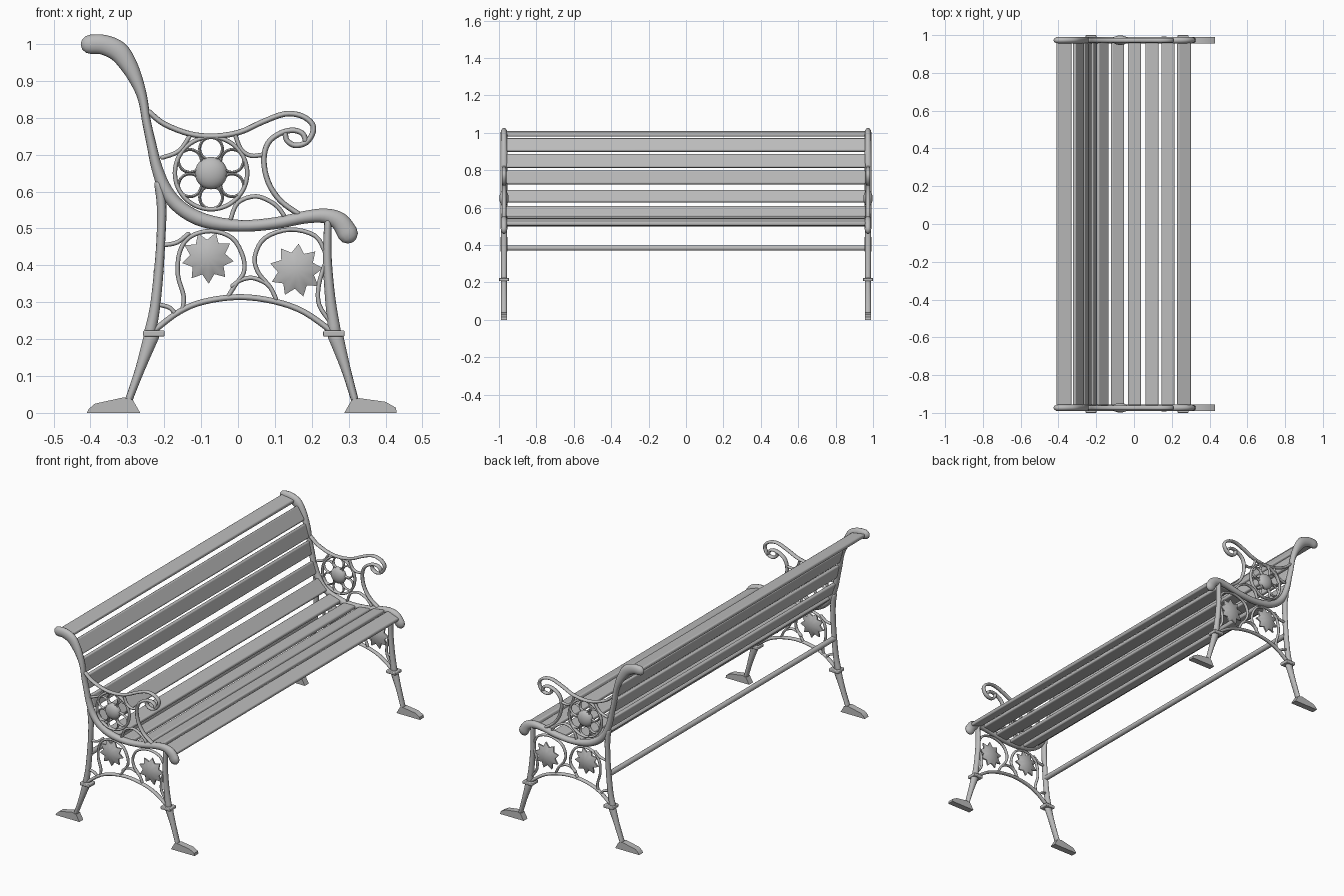
import bpy, bmesh, math
from mathutils import Vector, Matrix

if "Cube" in bpy.data.objects:
    bpy.data.objects.remove(bpy.data.objects["Cube"])

YC = 0.973  # y of the cast side frames (mirrored)
mat = bpy.data.materials.new("cast grey")
mat.diffuse_color = (0.5, 0.5, 0.5, 1)
mat.use_nodes = True
mat.node_tree.nodes["Principled BSDF"].inputs["Base Color"].default_value = mat.diffuse_color


def finish(bm, name, mirror=False, bevel=0, angle=50):
    bmesh.ops.recalc_face_normals(bm, faces=bm.faces)
    me = bpy.data.meshes.new(name)
    bm.to_mesh(me)
    bm.free()
    me.materials.append(mat)
    ob = bpy.data.objects.new(name, me)
    bpy.context.collection.objects.link(ob)
    if bevel:
        m = ob.modifiers.new("bevel", 'BEVEL')
        m.width, m.segments = bevel, 3
    if mirror:
        m = ob.modifiers.new("mirror", 'MIRROR')
        m.use_axis = (False, True, False)
    bpy.context.view_layer.objects.active = ob
    ob.select_set(True)
    bpy.ops.object.shade_smooth_by_angle(angle=math.radians(angle))
    ob.select_set(False)
    return ob


def smooth_path(pts, closed, n=4):
    P = [Vector(p) for p in pts]
    L, out = len(P), []
    for i in range(L if closed else L - 1):
        g = (lambda k: P[k % L]) if closed else (lambda k: P[min(max(k, 0), L - 1)])
        a, b, c, d = g(i - 1), g(i), g(i + 1), g(i + 2)
        for k in range(n):
            t = k / n
            out.append(0.5 * (2 * b + (c - a) * t + (2 * a - 5 * b + 4 * c - d) * t * t
                              + (3 * b - a - 3 * c + d) * t ** 3))
    if not closed:
        out.append(P[-1])
    return out


def sweep(bm, pts, ry, r=None, closed=False, sides=12):
    """Elliptical bar along an x,z(,radius) path in a side frame."""
    path = smooth_path([p if len(p) == 3 else (*p, r) for p in pts], closed)
    N, st = len(path), []
    for i, p in enumerate(path):
        q0 = path[i - 1] if closed or i else p
        q1 = path[(i + 1) % N] if closed or i < N - 1 else p
        st.append((p.xy, (q1.xy - q0.xy).normalized(), p.z, 1.0))
    if not closed:  # rounded ends
        angs = [math.radians(a) for a in (30, 60, 82)]
        (p0, t0, r0, _), (p1, t1, r1, _) = st[0], st[-1]
        st = [(p0 - t0 * r0 * math.sin(a), t0, r0, math.cos(a)) for a in reversed(angs)] + st \
            + [(p1 + t1 * r1 * math.sin(a), t1, r1, math.cos(a)) for a in angs]
    rings = []
    for p, t, rad, s in st:
        ring = []
        for k in range(sides):
            a = 2 * math.pi * k / sides
            u = rad * s * math.cos(a)
            ring.append(bm.verts.new((p.x - t.y * u, YC + ry * s * math.sin(a), p.y + t.x * u)))
        rings.append(ring)
    for i in range(len(rings) if closed else len(rings) - 1):
        A, B = rings[i], rings[(i + 1) % len(rings)]
        for k in range(sides):
            j = (k + 1) % sides
            bm.faces.new((A[k], A[j], B[j], B[k]))
    if not closed:
        bm.faces.new(rings[0])
        bm.faces.new(rings[-1])


def bars(name, paths, ry, r=None):
    bm = bmesh.new()
    for p in paths:
        sweep(bm, p, ry, r)
    return finish(bm, name, mirror=True)


def circle(cx, cz, r, n=10):
    return [(cx + r * math.cos(2 * math.pi * i / n), cz + r * math.sin(2 * math.pi * i / n)) for i in range(n)]


# side frame: back post flowing into the seat rail
bars("back_and_seat_rail", [[
    (-.40, .999, .026), (-.365, .998, .027), (-.325, .98, .028), (-.298, .945, .024), (-.275, .90, .018),
    (-.258, .85, .013), (-.248, .79, .012), (-.235, .73, .013), (-.22, .665, .015), (-.195, .602, .018),
    (-.155, .555, .019), (-.09, .521, .019), (.005, .507, .016), (.1, .514, .016), (.18, .53, .017),
    (.235, .534, .02), (.275, .519, .025), (.297, .487, .028)]], 0.018)

# legs
bars("rear_leg", [
    [(-.215, .62, .012), (-.207, .56, .013), (-.209, .47, .012), (-.216, .37, .013), (-.226, .28, .014), (-.238, .22, .016)],
    [(-.234, .21, .021), (-.265, .12, .013), (-.298, .03, .010)]], 0.016)
bars("front_leg", [
    [(.244, .52, .010), (.242, .42, .012), (.25, .31, .014), (.262, .22, .017)],
    [(.264, .21, .021), (.292, .12, .013), (.318, .03, .010)]], 0.016)

# leg collars
bm = bmesh.new()
for x in (-.228, .26):
    bmesh.ops.create_cube(bm, size=1, matrix=Matrix.Translation((x, YC, .215)) @ Matrix.Diagonal((.058, .054, .017, 1)))
finish(bm, "leg_collars", mirror=True, bevel=.004, angle=35)

# feet
bm = bmesh.new()
for prof in ([(-.41, 0), (-.405, .01), (-.388, .025), (-.31, .042), (-.285, .035), (-.265, 0)],
             [(.288, 0), (.308, .035), (.328, .04), (.40, .03), (.428, .014), (.43, 0)]):
    f = bm.faces.new([bm.verts.new((x, YC - .017, z)) for x, z in prof])
    e = bmesh.ops.extrude_face_region(bm, geom=[f])["geom"]
    bmesh.ops.translate(bm, vec=(0, .034, 0), verts=[v for v in e if isinstance(v, bmesh.types.BMVert)])
finish(bm, "feet", mirror=True, angle=30)

# lower arch
bars("lower_arch", [[(-.225, .225), (-.158, .275), (-.09, .302), (.005, .314), (.1, .302), (.18, .273), (.255, .22)]], .011, .008)

# lower scrollwork
bars("lower_scrolls", [
    [(-.152, .275), (-.147, .315), (-.163, .374), (-.158, .436), (-.13, .477), (-.073, .493), (-.016, .474),
     (.013, .425), (.016, .382), (-.005, .35), (-.028, .314)],
    [(.103, .309), (.087, .341), (.054, .382), (.046, .425), (.073, .474), (.141, .497), (.209, .48), (.236, .436)],
    [(.238, .41), (.219, .347), (.22, .293), (.25, .247)],
    [(-.015, .344), (.008, .36), (.038, .366), (.07, .355), (.087, .341)],
    [(-.212, .293), (-.185, .285), (-.17, .268)],
    [(-.2, .455), (-.165, .462), (-.135, .485)]], .009, .006)

# armrest
bars("armrest", [
    [(-.24, .815), (-.2, .783), (-.13, .756), (-.063, .75), (.005, .761), (.065, .788), (.125, .81), (.17, .806),
     (.2, .785), (.203, .76), (.185, .733), (.155, .725), (.133, .738), (.128, .757)],
    [(.183, .738), (.175, .757), (.15, .766), (.115, .758), (.082, .732), (.07, .685), (.082, .625), (.115, .575), (.163, .54)]],
    .012, .0075)

# small connecting arcs around the flower
bars("upper_scrolls", [
    [(-.205, .692), (-.16, .71), (-.13, .752)],
    [(-.008, .755), (.008, .715), (.035, .697), (.068, .70)],
    [(-.02, .525), (.0, .57), (.05, .587), (.1, .565), (.125, .535)]], .009, .006)

# flower rosette: ring, six petals and a round centre
fx, fz = -.073, .65
bm = bmesh.new()
sweep(bm, circle(fx, fz, .098, 16), .010, .006, closed=True)
for i in range(6):
    a = math.radians(30 + 60 * i)
    sweep(bm, circle(fx + .066 * math.cos(a), fz + .066 * math.sin(a), .031, 8), .008, .004, closed=True, sides=8)
finish(bm, "flower_rings", mirror=True)
bm = bmesh.new()
bmesh.ops.create_uvsphere(bm, u_segments=24, v_segments=12, radius=1,
                          matrix=Matrix.Translation((fx, YC, fz)) @ Matrix.Diagonal((.044, .025, .044, 1)))
finish(bm, "flower_centre", mirror=True)

# domed stars
bm = bmesh.new()
for cx, cz, R, ph in ((-.082, .421, .071, 112), (.158, .386, .073, 85)):
    n = 18
    for s in (-1, 1):
        top = bm.verts.new((cx, YC + s * .02, cz))
        rim, mid = [], []
        for k in range(n):
            a = math.radians(ph) + 2 * math.pi * k / n
            for lst, rad, y in ((rim, R * (1 if k % 2 == 0 else .68), .004), (mid, R * .45, .016)):
                lst.append(bm.verts.new((cx + rad * math.cos(a), YC + s * y, cz + rad * math.sin(a))))
        for k in range(n):
            j = (k + 1) % n
            bm.faces.new((top, mid[k], mid[j]))
            bm.faces.new((mid[k], rim[k], rim[j], mid[j]))
        if s < 0:
            back = rim
    for k in range(n):
        j = (k + 1) % n
        bm.faces.new((back[k], back[j], rim[j], rim[k]))
finish(bm, "star_ornaments", mirror=True)


# slats running between the frames
def slat(bm, x0, z0, x1, z1, t=.02):
    d = Vector((x1 - x0, 0, z1 - z0))
    M = Matrix.Translation(((x0 + x1) / 2, 0, (z0 + z1) / 2)) @ Matrix.Rotation(-math.atan2(d.z, d.x), 4, 'Y')
    bmesh.ops.create_cube(bm, size=1, matrix=M @ Matrix.Diagonal((d.length, 1.92, t, 1)))


bm = bmesh.new()
for s in ((-.41, 1.0, -.332, .988), (-.318, .968, -.274, .90), (-.27, .885, -.249, .812), (-.248, .797, -.233, .725),
          (-.226, .692, -.204, .628), (-.195, .605, -.138, .55)):
    slat(bm, *s)
finish(bm, "back_slats", bevel=.007)
bm = bmesh.new()
for s in ((-.122, .535, -.053, .514), (-.032, .509, .038, .509), (.06, .51, .13, .519),
          (.146, .524, .215, .534), (.23, .535, .30, .51)):
    slat(bm, *s)
finish(bm, "seat_slats", bevel=.007)

# rear tie rod
bm = bmesh.new()
bmesh.ops.create_cone(bm, cap_ends=True, segments=16, radius1=.014, radius2=.014, depth=1.94,
                      matrix=Matrix.Translation((-.215, 0, .383)) @ Matrix.Rotation(math.pi / 2, 4, 'X'))
finish(bm, "tie_rod")
